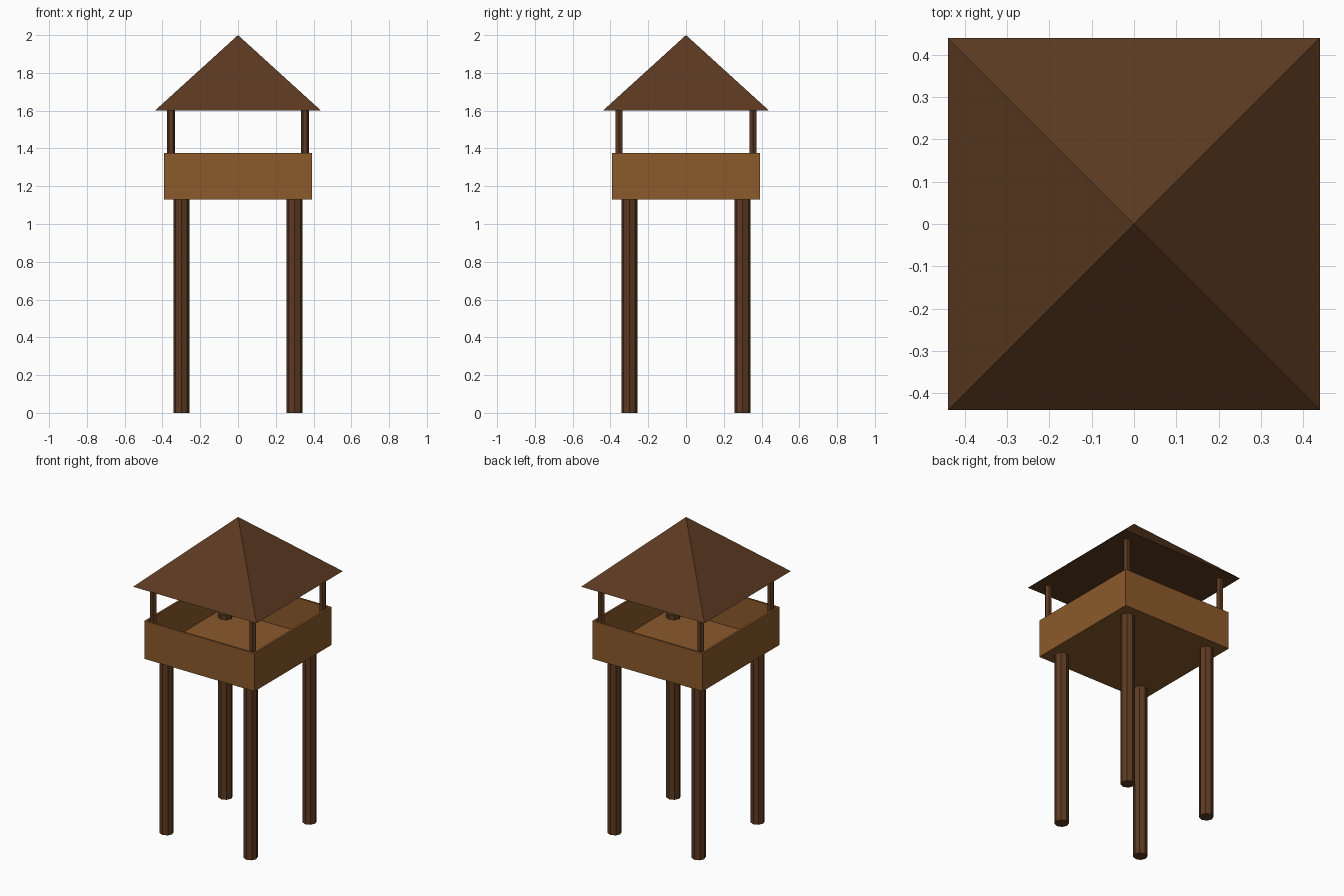
import bpy
import bmesh
from math import pi, sqrt
from mathutils import Matrix

default = bpy.data.objects.get("Cube")
if default:
    bpy.data.objects.remove(default, do_unlink=True)


def make_material(name, rgb):
    mat = bpy.data.materials.new(name)
    mat.use_nodes = True
    colour = (*rgb, 1.0)
    mat.diffuse_color = colour
    mat.node_tree.nodes["Principled BSDF"].inputs["Base Color"].default_value = colour
    return mat


dark_wood = make_material("dark_wood", (0.107, 0.042, 0.015))
light_wood = make_material("light_wood", (0.258, 0.102, 0.024))


def finish(name, bm, mat):
    bmesh.ops.recalc_face_normals(bm, faces=bm.faces)
    mesh = bpy.data.meshes.new(name)
    bm.to_mesh(mesh)
    bm.free()
    mesh.materials.append(mat)
    obj = bpy.data.objects.new(name, mesh)
    bpy.context.collection.objects.link(obj)
    return obj


def pole(name, x, y, bottom, top, radius, sides):
    """Upright prism with a corner pointing along y."""
    bm = bmesh.new()
    place = Matrix.Translation((x, y, (bottom + top) / 2)) @ Matrix.Rotation(pi / 2, 4, "Z")
    bmesh.ops.create_cone(bm, cap_ends=True, segments=sides, radius1=radius,
                          radius2=radius, depth=top - bottom, matrix=place)
    return finish(name, bm, dark_wood)


# Legs stand under the platform, thin posts carry the roof
for depth_name, sy in (("front", -1), ("back", 1)):
    for side_name, sx in (("right", -1), ("left", 1)):
        label = f"{depth_name}_{side_name}"
        pole(f"{label}_leg", 0.30 * sx, 0.30 * sy, 0.0, 1.19, 0.0425, 8)
        pole(f"{label}_roof_post", 0.355 * sx, 0.355 * sy, 1.16, 1.6, 0.0205, 6)

# Platform: a slab whose outer rim is raised into four walls
HALF, FLOOR, BASE, RAIL, WALL = 0.393, 1.16, 1.13, 1.375, 0.018
bm = bmesh.new()
size = Matrix.Diagonal((2 * HALF, 2 * HALF, FLOOR - BASE, 1))
bmesh.ops.create_cube(bm, size=1, matrix=Matrix.Translation((0, 0, (FLOOR + BASE) / 2)) @ size)
bm.normal_update()
top = max(bm.faces, key=lambda f: f.calc_center_median().z)
rim = bmesh.ops.inset_region(bm, faces=[top], thickness=WALL)["faces"]
raised = bmesh.ops.extrude_face_region(bm, geom=rim)["geom"]
bmesh.ops.delete(bm, geom=[f for f in rim if f.is_valid], context="FACES_ONLY")
bmesh.ops.translate(bm, vec=(0, 0, RAIL - FLOOR),
                    verts=[v for v in raised if isinstance(v, bmesh.types.BMVert)])
finish("walled_platform", bm, light_wood)

# Pyramid roof
bm = bmesh.new()
place = Matrix.Translation((0, 0, 1.8)) @ Matrix.Rotation(pi / 4, 4, "Z")
bmesh.ops.create_cone(bm, cap_ends=True, segments=4, radius1=0.44 * sqrt(2),
                      radius2=0, depth=0.4, matrix=place)
bmesh.ops.remove_doubles(bm, verts=bm.verts, dist=0.0001)
finish("roof", bm, dark_wood)
